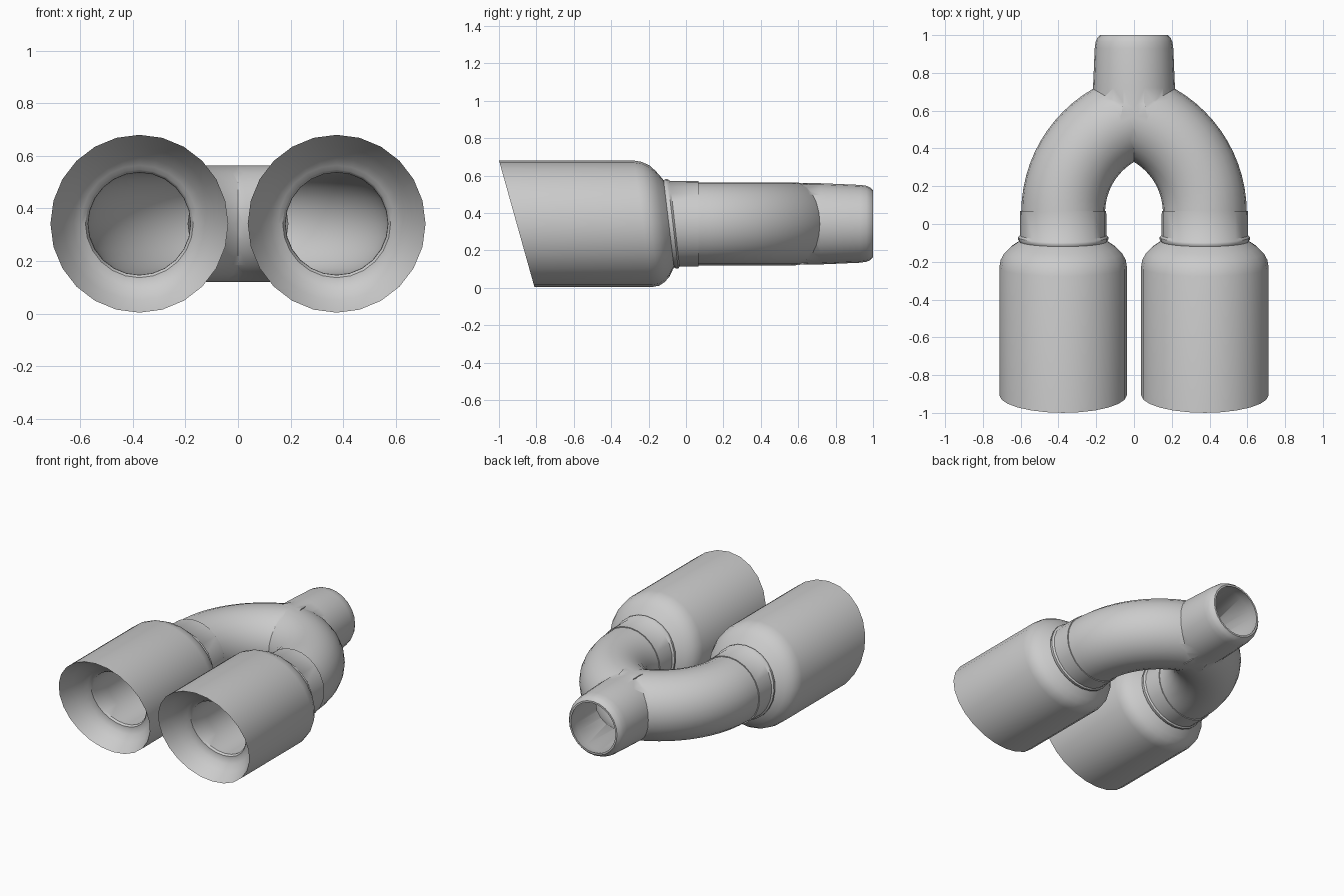
import bpy, bmesh, math
from mathutils import Vector

if "Cube" in bpy.data.objects:
    bpy.data.objects.remove(bpy.data.objects["Cube"], do_unlink=True)

SIDES = 24
AXIS_Z = 0.342      # height of every pipe axis
TIP_X = 0.375       # sideways offset of each tip
BEND_R = 0.534      # centreline radius of the bends
BEND_Y = 0.06       # where the bends begin

steel = bpy.data.materials.new("brushed_steel")
steel.use_nodes = True
steel.diffuse_color = (0.6, 0.6, 0.6, 1)
steel.node_tree.nodes["Principled BSDF"].inputs["Base Color"].default_value = (0.6, 0.6, 0.6, 1)


def loft(name, rings, loop=False):
    """Skin a list of rings; a loop joins last to first, otherwise ends are capped."""
    bm = bmesh.new()
    rows = [[bm.verts.new(p) for p in ring] for ring in rings]
    pairs = list(zip(rows, rows[1:]))
    if loop:
        pairs.append((rows[-1], rows[0]))
    else:
        bm.faces.new(rows[0])
        bm.faces.new(rows[-1])
    for a, b in pairs:
        for i in range(SIDES):
            j = (i + 1) % SIDES
            bm.faces.new((a[i], a[j], b[j], b[i]))
    bmesh.ops.recalc_face_normals(bm, faces=bm.faces)
    mesh = bpy.data.meshes.new(name)
    bm.to_mesh(mesh)
    bm.free()
    mesh.materials.append(steel)
    obj = bpy.data.objects.new(name, mesh)
    bpy.context.collection.objects.link(obj)
    return obj


def ring(centre, across, radius, slant=0.0):
    """Circle spanned by a horizontal direction and z, slanted along y by height."""
    pts = []
    for i in range(SIDES):
        a = math.tau * i / SIDES
        h = radius * math.sin(a)
        pts.append(centre + across * radius * math.cos(a) + Vector((0, -slant * h, h)))
    return pts


def lathe(name, x, profile, loop=False):
    """Profile points are (y, radius, slant)."""
    return loft(name, [ring(Vector((x, y, AXIS_Z)), Vector((1, 0, 0)), r, s)
                       for y, r, s in profile], loop)


def bend(name, side, radius, lead):
    """Curved pipe from a tip towards the middle, with a straight lead-in."""
    start = Vector((side * TIP_X, BEND_Y - lead, AXIS_Z))
    rings = [ring(start, Vector((side, 0, 0)), radius)] if lead else []
    steps = 16
    for i in range(steps + 1):
        t = math.radians(80) * i / steps
        out = Vector((side * math.cos(t), math.sin(t), 0))
        centre = Vector((side * (TIP_X - BEND_R), BEND_Y, AXIS_Z)) + out * BEND_R
        rings.append(ring(centre, out, radius))
    return loft(name, rings)


def combine(target, other, operation):
    mod = target.modifiers.new(operation, 'BOOLEAN')
    mod.operation, mod.solver, mod.object = operation, 'EXACT', other
    bpy.context.view_layer.objects.active = target
    bpy.ops.object.modifier_apply(modifier=mod.name)
    bpy.data.objects.remove(other, do_unlink=True)


def smooth(obj):
    bpy.ops.object.select_all(action='DESELECT')
    obj.select_set(True)
    bpy.context.view_layer.objects.active = obj
    bpy.ops.object.shade_smooth_by_angle(angle=math.radians(38))


# Tips: slanted mouth, barrel, rounded shoulder, bead, collar, bore and funnel
TIP = [
    (-0.905, 0.338, 0.28), (-0.23, 0.338, 0.14), (-0.19, 0.331, 0.14),
    (-0.155, 0.312, 0.13), (-0.125, 0.282, 0.13), (-0.10, 0.245, 0.12),
    (-0.092, 0.233, 0.12), (-0.082, 0.239, 0.12), (-0.070, 0.239, 0.12),
    (-0.060, 0.229, 0.11), (0.068, 0.228, 0), (0.068, 0.195, 0),
    (-0.60, 0.195, 0.2), (-0.735, 0.195, 0.28), (-0.75, 0.205, 0.28),
    (-0.755, 0.222, 0.28), (-0.775, 0.25, 0.28), (-0.82, 0.29, 0.28),
]
for label, side in (("left", 1), ("right", -1)):
    smooth(lathe(label + "_tip", side * TIP_X, TIP, loop=True))

# Y-shaped pipe: outer shell joined from two bends and an inlet neck
pipe = lathe("y_pipe", 0, [(0.55, 0.218, 0), (0.72, 0.217, 0), (0.93, 0.208, 0),
                           (0.965, 0.203, 0), (0.985, 0.194, 0), (1.0, 0.18, 0)])
# Hollow bore of the same shape
bore = lathe("bore_cutter", 0, [(0.56, 0.192, 0), (0.93, 0.186, 0), (1.0, 0.168, 0),
                                (1.03, 0.168, 0)])
for side in (1, -1):
    combine(pipe, bend("bend_part", side, 0.222, 0), 'UNION')
    combine(bore, bend("bore_part", side, 0.194, 0.03), 'UNION')
combine(pipe, bore, 'DIFFERENCE')
smooth(pipe)
